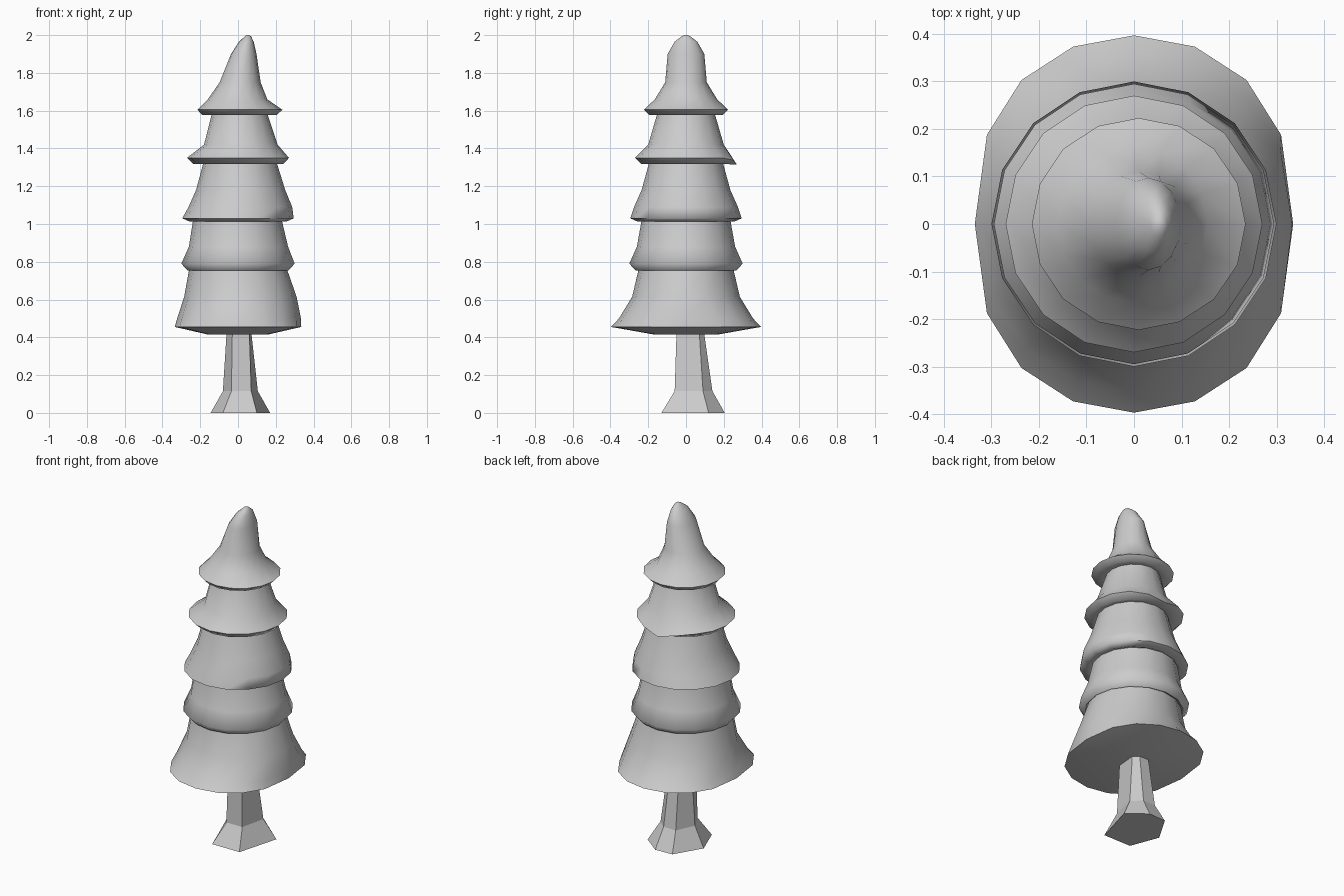
import bpy, bmesh
from math import sin, cos, tau, radians

if "Cube" in bpy.data.objects:
    bpy.data.objects.remove(bpy.data.objects["Cube"])

SIDES = 16


def ring(z, left, right, depth, bulge=1.0):
    """Sixteen-sided oval; bulge below 1 squares it off along y."""
    pts = []
    for i in range(SIDES):
        a = tau * i / SIDES
        s = sin(a)
        y = depth * abs(s) ** bulge * (1 if s >= 0 else -1)
        pts.append(((left + right) / 2 + (right - left) / 2 * cos(a), y, z))
    return pts


def loft(name, rings, cap_bottom=False, cap_top=False, smooth=True):
    """Skin a stack of equal-sized rings, listed from bottom to top."""
    bm = bmesh.new()
    loops = [[bm.verts.new(p) for p in r] for r in rings]
    n = len(loops[0])
    for a, b in zip(loops, loops[1:]):
        for i in range(n):
            j = (i + 1) % n
            bm.faces.new((a[i], a[j], b[j], b[i]))
    if cap_bottom:
        bm.faces.new(loops[0][::-1])
    if cap_top:
        bm.faces.new(loops[-1])
    mesh = bpy.data.meshes.new(name)
    bm.to_mesh(mesh)
    bm.free()
    obj = bpy.data.objects.new(name, mesh)
    bpy.context.collection.objects.link(obj)
    if smooth:
        bpy.ops.object.select_all(action='DESELECT')
        obj.select_set(True)
        bpy.context.view_layer.objects.active = obj
        bpy.ops.object.shade_smooth_by_angle(angle=radians(75))
    return obj


# Trunk: faceted, with flared foot
foot = [(.10, -.13), (.17, .12), (.06, .205), (-.05, .20), (-.145, .04), (-.08, -.13)]
ankle = [(.07, -.06), (.105, .09), (.05, .14), (-.03, .14), (-.08, .03), (-.035, -.06)]
neck = [(.06, -.05), (.07, .07), (.04, .095), (-.02, .095), (-.06, .03), (-.03, -.05)]
loft("trunk", [[(x, y, z) for x, y in pts]
               for pts, z in ((foot, 0), (ankle, .115), (neck, .43))],
     cap_bottom=True, cap_top=True, smooth=False)

# Foliage tiers: (z, left x, right x, half depth), each starting on the tier below
tiers = {
    "bottom_tier": [(.415, -.16, .16, .17), (.455, -.335, .335, .397, .78),
                    (.50, -.322, .333, .355, .85), (.615, -.285, .31, .285),
                    (.765, -.258, .258, .25)],
    "lower_tier": [(.765, -.258, .258, .25), (.755, -.268, .268, .268),
                   (.79, -.30, .30, .30), (.88, -.26, .265, .26),
                   (1.02, -.238, .232, .235)],
    "middle_tier": [(1.02, -.238, .232, .235), (1.012, -.255, .255, .255),
                    (1.03, -.295, .295, .295), (1.09, -.262, .287, .275),
                    (1.18, -.222, .25, .235), (1.325, -.183, .205, .195)],
    "upper_tier": [(1.325, -.183, .205, .195), (1.317, -.235, .24, .235),
                   (1.35, -.27, .27, .27), (1.42, -.18, .21, .20),
                   (1.585, -.138, .155, .152)],
    "top_tier": [(1.585, -.138, .155, .152), (1.577, -.19, .205, .195),
                 (1.605, -.215, .235, .223), (1.66, -.16, .155, .165),
                 (1.75, -.097, .12, .11), (1.90, -.037, .098, .097),
                 (1.965, .005, .083, .06), (1.992, .035, .07, .025),
                 (2.0, .045, .06, .008)],
}
for name, rows in tiers.items():
    rings = [ring(*row) for row in rows]
    if name == "upper_tier":
        # Drooping tip at the back of the rim
        for i, drop in ((3, .012), (4, .036), (5, .012)):
            x, y, z = rings[2][i]
            rings[2][i] = (x, y, z - drop)
    loft(name, rings, cap_bottom=name == "bottom_tier", cap_top=name == "top_tier")
